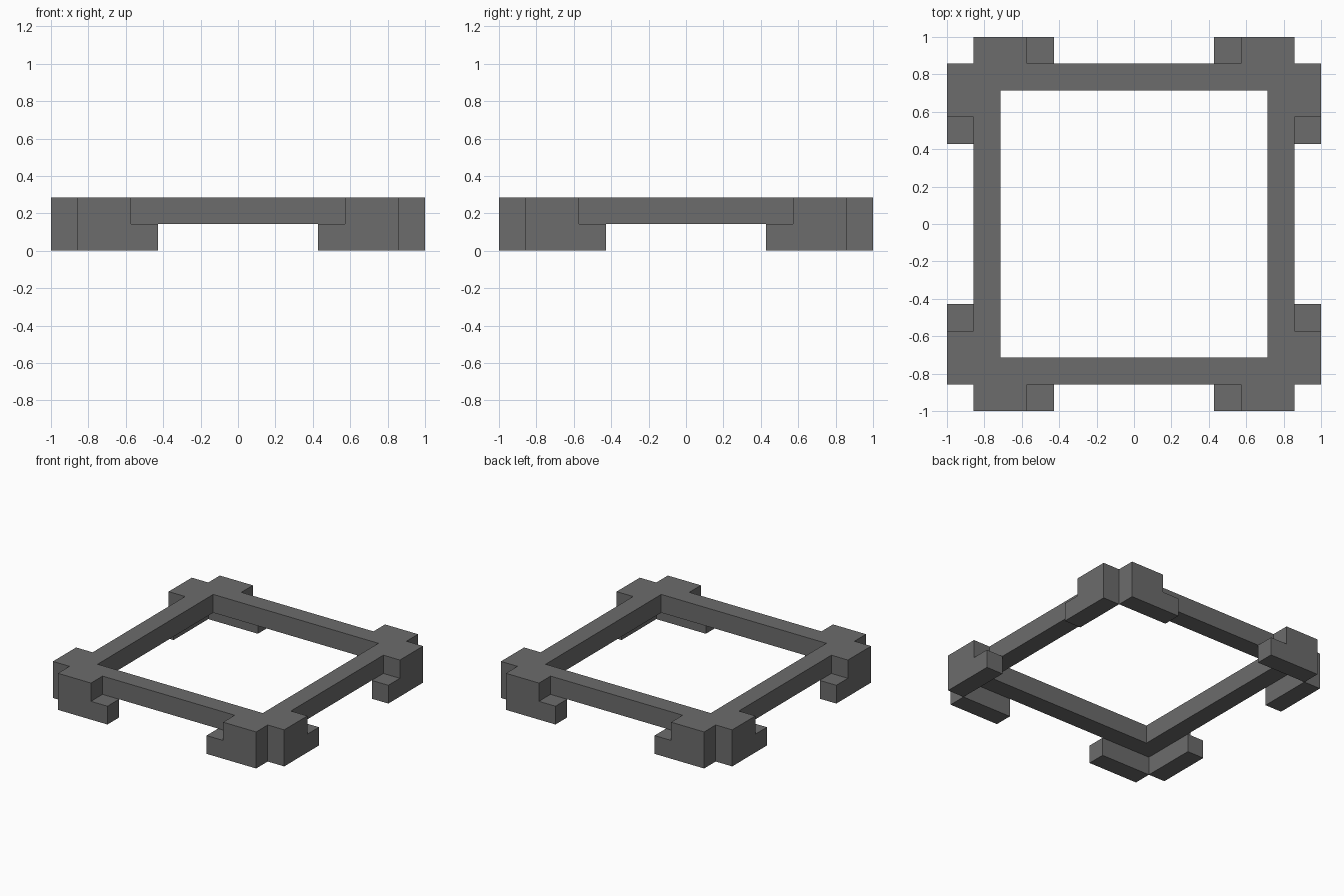
import bpy
import bmesh
from math import pi
from mathutils import Matrix, Vector

default = bpy.data.objects.get("Cube")
if default:
    bpy.data.objects.remove(default, do_unlink=True)

U = 1 / 7  # every dimension is a whole number of these units

grey = bpy.data.materials.new("dark grey")
grey.use_nodes = True
colour = (0.15, 0.15, 0.15, 1)
grey.diffuse_color = colour
grey.node_tree.nodes["Principled BSDF"].inputs["Base Color"].default_value = colour


def finish(name, bm):
    bmesh.ops.recalc_face_normals(bm, faces=bm.faces)
    mesh = bpy.data.meshes.new(name)
    bm.to_mesh(mesh)
    bm.free()
    mesh.materials.append(grey)
    obj = bpy.data.objects.new(name, mesh)
    bpy.context.collection.objects.link(obj)


def extrude(bm, faces, offset):
    new = bmesh.ops.extrude_face_region(bm, geom=faces)["geom"]
    verts = [v for v in new if isinstance(v, bmesh.types.BMVert)]
    bmesh.ops.translate(bm, verts=verts, vec=offset)


# Square frame: flat ring raised one unit off the ground
bm = bmesh.new()
corners = [(-1, -1), (1, -1), (1, 1), (-1, 1)]
outer, inner = [[bm.verts.new((x * r * U, y * r * U, U)) for x, y in corners]
                for r in (6, 5)]
ring = [bm.faces.new((outer[i - 1], outer[i], inner[i], inner[i - 1])) for i in range(4)]
extrude(bm, ring, Vector((0, 0, U)))
finish("square_frame", bm)

# Stepped feet: L-shaped blocks, a mirrored pair on each side
profile = [(3, 0), (6, 0), (6, 2), (4, 2), (4, 1), (3, 1)]
for turn, side in enumerate(("front", "left", "back", "right")):
    for sign, end in ((-1, "a"), (1, "b")):
        bm = bmesh.new()
        face = bm.faces.new([bm.verts.new((sign * x * U, -7 * U, z * U)) for x, z in profile])
        extrude(bm, [face], Vector((0, U, 0)))
        bm.transform(Matrix.Rotation(turn * pi / 2, 4, "Z"))
        finish(f"{side}_foot_{end}", bm)
